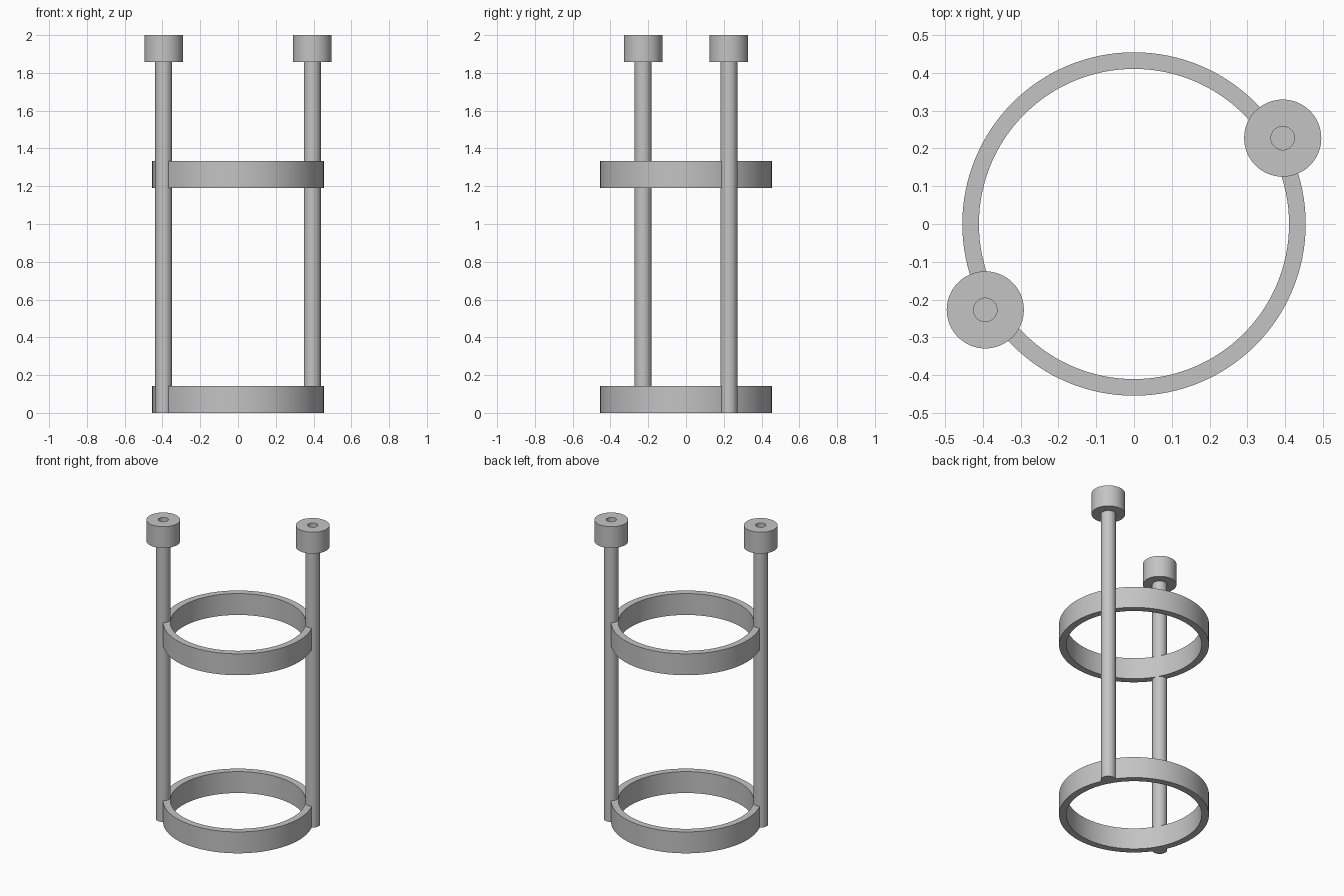
import bpy, bmesh, math

if "Cube" in bpy.data.objects:
    bpy.data.objects.remove(bpy.data.objects["Cube"], do_unlink=True)

grey = bpy.data.materials.new("plain grey")
grey.use_nodes = True
colour = (0.55, 0.55, 0.55, 1)
grey.diffuse_color = colour
grey.node_tree.nodes["Principled BSDF"].inputs["Base Color"].default_value = colour

RING_OUT, RING_IN = 0.454, 0.41
BAND = 0.143            # height of the rings and of the caps
TOP = 2.0
POST_R, CAP_R, HOLE_R = 0.045, 0.102, 0.031


def lathe(name, profile, location, closed=False, steps=96):
    """Turn a (radius, height) profile around the z axis."""
    bm = bmesh.new()
    verts = [bm.verts.new((r, 0, z)) for r, z in profile]
    pairs = list(zip(verts, verts[1:]))
    if closed:
        pairs.append((verts[-1], verts[0]))
    edges = [bm.edges.new(p) for p in pairs]
    bmesh.ops.spin(bm, geom=verts + edges, cent=(0, 0, 0), axis=(0, 0, 1),
                   angle=math.tau, steps=steps)
    bmesh.ops.remove_doubles(bm, verts=bm.verts, dist=1e-5)
    bmesh.ops.recalc_face_normals(bm, faces=bm.faces)
    mesh = bpy.data.meshes.new(name)
    bm.to_mesh(mesh)
    bm.free()
    mesh.materials.append(grey)
    obj = bpy.data.objects.new(name, mesh)
    obj.location = location
    bpy.context.collection.objects.link(obj)
    bpy.ops.object.select_all(action="DESELECT")
    obj.select_set(True)
    bpy.context.view_layer.objects.active = obj
    bpy.ops.object.shade_smooth_by_angle(angle=math.radians(30))
    return obj


# Two flat hoops
for name, z in (("lower_ring", 0), ("upper_ring", 1.19)):
    lathe(name, [(RING_IN, 0), (RING_OUT, 0), (RING_OUT, BAND), (RING_IN, BAND)],
          (0, 0, z), closed=True, steps=128)

# Opposite posts centred on the hoops' outer edge, each with a socketed cap
cap_base = TOP - BAND
for side, degrees in (("left", 30), ("right", 210)):
    a = math.radians(degrees)
    x, y = RING_OUT * math.cos(a), RING_OUT * math.sin(a)
    lathe(side + "_post", [(0, 0), (POST_R, 0), (POST_R, cap_base), (0, cap_base)],
          (x, y, 0), steps=48)
    lathe(side + "_cap", [(0, 0), (CAP_R, 0), (CAP_R, BAND), (HOLE_R, BAND),
                          (HOLE_R, BAND / 2), (0, BAND / 2)],
          (x, y, cap_base), steps=64)
